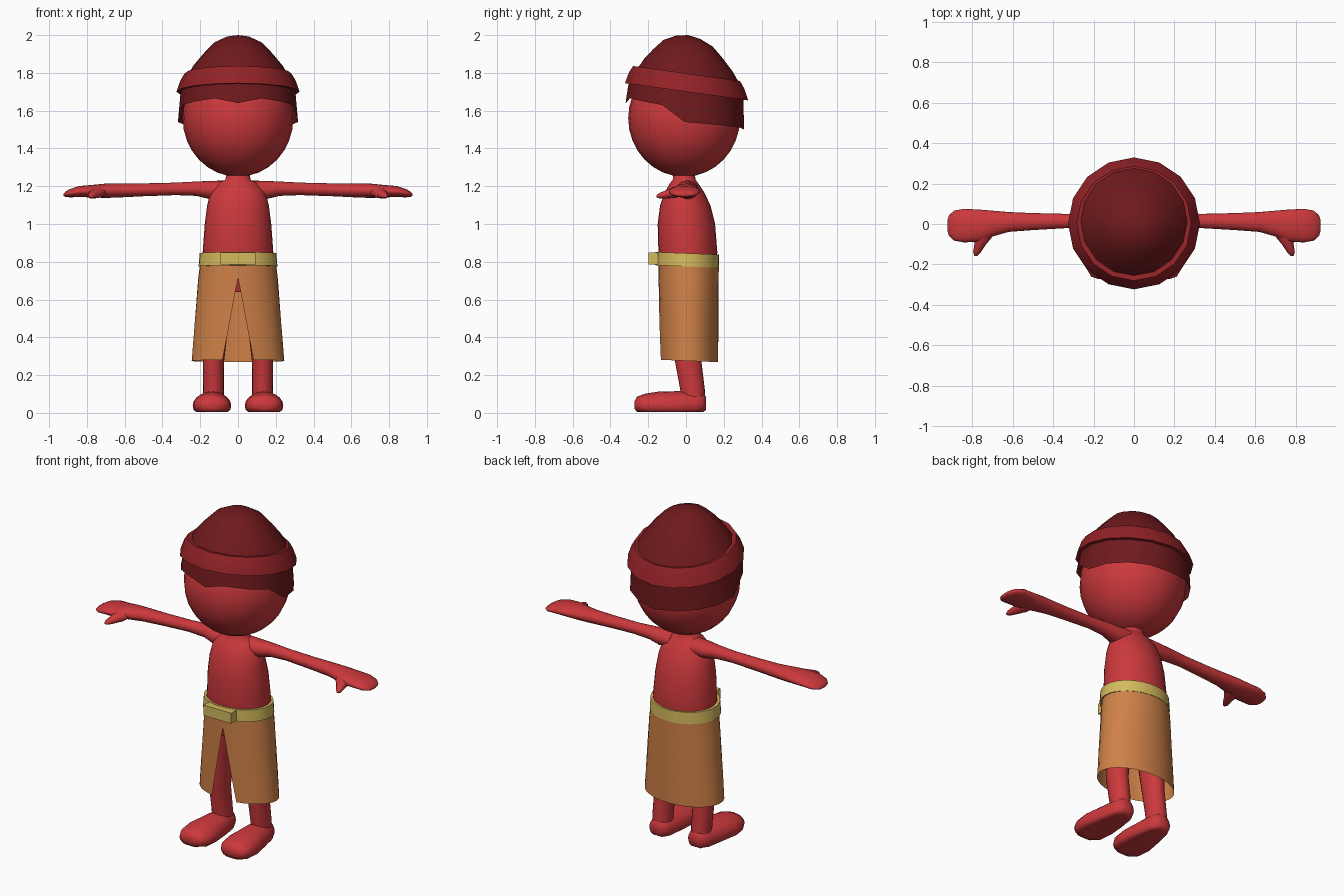
import bpy, bmesh
from math import sin, cos, pi, asin, radians


def material(name, r, g, b):
    m = bpy.data.materials.new(name)
    m.diffuse_color = (r, g, b, 1)
    return m


SKIN = material("skin_red", 0.60, 0.04, 0.045)
HAT = material("hat_dark_red", 0.16, 0.010, 0.012)
BAND = material("band_red", 0.29, 0.016, 0.020)
CLOTH = material("cloth_orange", 0.62, 0.22, 0.065)
GOLD = material("belt_yellow", 0.66, 0.49, 0.11)


def finish(obj, mat, angle=60, mirror=False):
    obj.data.materials.append(mat)
    bpy.ops.object.select_all(action='DESELECT')
    obj.select_set(True)
    bpy.context.view_layer.objects.active = obj
    bpy.ops.object.shade_smooth_by_angle(angle=radians(angle))
    if mirror:
        obj.modifiers.new("mirror", 'MIRROR').use_axis = (True, False, False)
    return obj


def skin_rows(name, rows, mat, closed=True, caps=False, angle=60, mirror=False):
    """Bridge equal-length rows of points into a surface."""
    bm = bmesh.new()
    vr = [[bm.verts.new(p) for p in row] for row in rows]
    n = len(rows[0])
    for a, b in zip(vr, vr[1:]):
        for i in range(n if closed else n - 1):
            j = (i + 1) % n
            bm.faces.new((a[i], a[j], b[j], b[i]))
    if caps:
        bm.faces.new(vr[0])
        bm.faces.new(vr[-1])
    bmesh.ops.remove_doubles(bm, verts=bm.verts, dist=1e-5)
    bmesh.ops.recalc_face_normals(bm, faces=bm.faces)
    me = bpy.data.meshes.new(name)
    bm.to_mesh(me)
    bm.free()
    obj = bpy.data.objects.new(name, me)
    bpy.context.collection.objects.link(obj)
    return finish(obj, mat, angle, mirror)


def loft(name, axis, sections, mirror=False, n=20):
    """Sections: position on the axis, two centre coords, two radii."""
    rows = []
    for p, c1, c2, r1, r2 in sections:
        row = []
        for i in range(n):
            t = 2 * pi * i / n
            a, b = c1 + r1 * cos(t), c2 + r2 * sin(t)
            x, y, z = {'x': (p, a, b), 'y': (a, p, b), 'z': (a, b, p)}[axis]
            row.append((x, y, max(z, 0.005)))
        rows.append(row)
    return skin_rows(name, rows, SKIN, caps=True, mirror=mirror)


def ring(rx, ry, z, cy, slope, n):
    """Ellipse ring starting at the front, tilted so z falls towards the back."""
    pts = []
    for i in range(n):
        t = 2 * pi * i / n
        x, y = rx * sin(t), -ry * cos(t)
        pts.append((x, cy + y, z + slope * y))
    return pts


# Head
bpy.ops.mesh.primitive_uv_sphere_add(segments=24, ring_count=16, location=(0, -0.01, 1.56))
head = bpy.context.object
head.name = "head"
head.scale = (0.293, 0.296, 0.31)
finish(head, SKIN)

# Torso with neck
loft("torso", 'z', [
    (0.64, 0, 0.01, 0.13, 0.11), (0.72, 0, 0.01, 0.172, 0.14), (0.85, 0, 0.01, 0.187, 0.156),
    (1.00, 0, 0.002, 0.176, 0.152), (1.10, 0, -0.004, 0.163, 0.133), (1.17, 0, -0.008, 0.145, 0.103),
    (1.215, 0, -0.01, 0.105, 0.075), (1.235, 0, -0.01, 0.066, 0.06), (1.29, 0, -0.01, 0.06, 0.055)], n=28)

# Arms with mitten hands
loft("arm", 'x', [
    (0.07, 0.008, 1.182, 0.06, 0.048), (0.15, 0.01, 1.180, 0.055, 0.048), (0.22, 0.015, 1.187, 0.042, 0.038),
    (0.33, 0.015, 1.186, 0.035, 0.033), (0.50, 0.012, 1.181, 0.042, 0.034), (0.62, 0.010, 1.178, 0.049, 0.037),
    (0.70, 0.002, 1.176, 0.064, 0.038), (0.76, -0.008, 1.174, 0.079, 0.034), (0.84, -0.008, 1.172, 0.083, 0.029),
    (0.89, -0.008, 1.163, 0.074, 0.022), (0.915, -0.008, 1.157, 0.05, 0.013), (0.923, -0.008, 1.155, 0.025, 0.006)],
    mirror=True)
loft("thumb", 'y', [
    (-0.02, 0.735, 1.176, 0.05, 0.030), (-0.07, 0.748, 1.165, 0.043, 0.028), (-0.10, 0.76, 1.158, 0.029, 0.023),
    (-0.14, 0.776, 1.150, 0.019, 0.015), (-0.157, 0.781, 1.147, 0.008, 0.006)], mirror=True, n=12)

# Legs and flat-soled feet
loft("leg", 'z', [
    (0.04, 0.13, 0.036, 0.056, 0.062), (0.12, 0.13, 0.035, 0.055, 0.065), (0.27, 0.13, 0.012, 0.056, 0.070),
    (0.50, 0.115, 0.002, 0.068, 0.085), (0.70, 0.095, 0.008, 0.078, 0.105)], mirror=True)
loft("foot", 'y', [
    (-0.272, 0.14, 0.042, 0.035, 0.020), (-0.26, 0.14, 0.042, 0.072, 0.043), (-0.22, 0.138, 0.040, 0.096, 0.061),
    (-0.15, 0.138, 0.038, 0.102, 0.074), (-0.05, 0.133, 0.038, 0.087, 0.077), (0.05, 0.13, 0.042, 0.070, 0.072),
    (0.09, 0.13, 0.047, 0.053, 0.058), (0.105, 0.13, 0.05, 0.030, 0.035)], mirror=True)

# Wrap skirt, open in a V at the front
N = 33
rows = []
for z, rx, ry, gap in [(0.82, 0.197, 0.160, 0), (0.71, 0.211, 0.159, 0), (0.57, 0.222, 0.158, 0.026),
                       (0.42, 0.234, 0.157, 0.054), (0.275, 0.245, 0.156, 0.082)]:
    a0 = asin(gap / rx)
    row = []
    for i in range(N):
        t = a0 + (2 * pi - 2 * a0) * i / (N - 1)
        y = -ry * cos(t)
        row.append((rx * sin(t), y + 0.014, z - 0.04 * y))
    rows.append(row)
skin_rows("wrap_skirt", rows, CLOTH, closed=False)

# Belt and buckle
skin_rows("belt", [ring(rx, ry, z, 0.006, -0.04, 32) for rx, ry, z in
                   [(0.186, 0.155, 0.845), (0.203, 0.168, 0.845), (0.209, 0.170, 0.775), (0.195, 0.158, 0.775)]],
          GOLD, angle=40)
bpy.ops.mesh.primitive_cube_add(size=1, location=(0, -0.173, 0.818))
buckle = bpy.context.object
buckle.name = "belt_buckle"
buckle.scale = (0.185, 0.05, 0.064)
finish(buckle, GOLD, 30)

# Hat: pointed dome, flared band and hanging flap, all 16-sided and tilted back
T = -0.14
skin_rows("hat_dome", [ring(r, r, z, 0.012, T, 16) for r, z in
                       [(0.275, 1.775), (0.235, 1.84), (0.185, 1.90), (0.13, 1.957), (0.065, 1.988), (0, 2.0)]],
          HAT, angle=40)
skin_rows("hat_band", [ring(r, r, z, 0.003, T, 16) for r, z in
                       [(0.258, 1.795), (0.283, 1.797), (0.305, 1.76), (0.326, 1.70), (0.300, 1.70)]],
          BAND, angle=30)
hem = [1.64, 1.665, 1.65, 1.63, 1.54, 1.53, 1.52, 1.51, 1.50]
top = ring(0.303, 0.303, 1.71, 0, T, 16)
bottom = [(p[0], p[1], hem[min(i, 16 - i)]) for i, p in enumerate(ring(0.318, 0.314, 0, -0.006, 0, 16))]
skin_rows("hat_flap", [top, bottom], HAT, angle=40)
